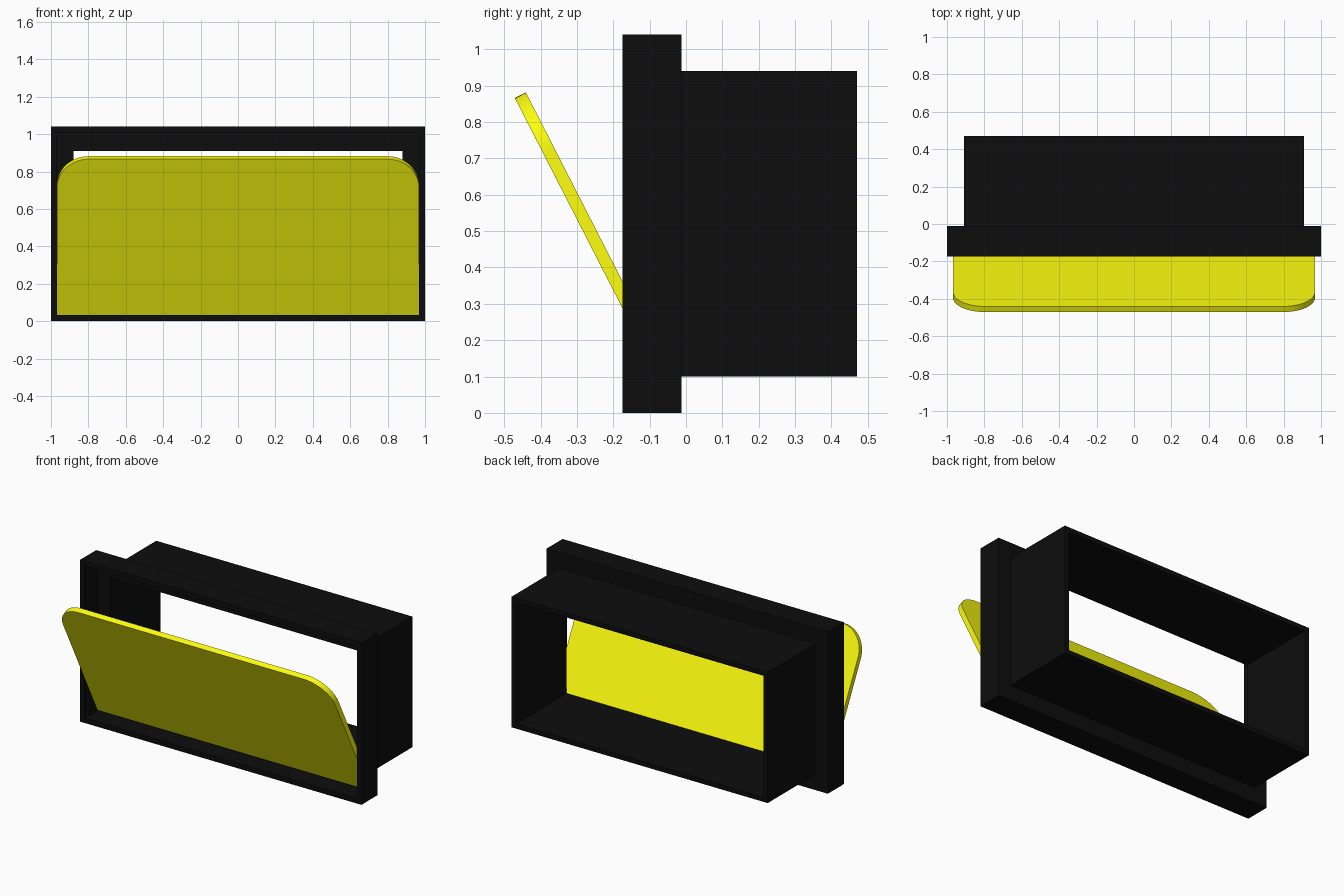
import bpy, bmesh, math
from mathutils import Matrix, Vector

if "Cube" in bpy.data.objects:
    bpy.data.objects.remove(bpy.data.objects["Cube"])


def material(name, rgb):
    m = bpy.data.materials.new(name)
    m.diffuse_color = (*rgb, 1)
    m.use_nodes = True
    m.node_tree.nodes["Principled BSDF"].inputs["Base Color"].default_value = m.diffuse_color
    return m


def finish(name, bm, mat):
    bmesh.ops.recalc_face_normals(bm, faces=bm.faces)
    mesh = bpy.data.meshes.new(name)
    bm.to_mesh(mesh)
    bm.free()
    obj = bpy.data.objects.new(name, mesh)
    bpy.context.collection.objects.link(obj)
    mesh.materials.append(mat)
    return obj


black = material("black_plastic", (0.004, 0.004, 0.004))
yellow = material("yellow_plastic", (0.98, 0.98, 0.0045))

# Frame: rectangular rings (inset from outer rectangle, y) lofted into a stepped shell
W, H = 1.0, 1.04
profile = [(0, -0.175), (0, -0.012), (0.09, -0.012), (0.09, 0.47),
           (0.12, 0.47), (0.12, -0.045), (0.032, -0.045), (0.032, -0.175)]
bm = bmesh.new()
rings = []
for i, y in profile:
    # the sleeve sits slightly further in at top and bottom
    zi = i + 0.01 if i > 0.05 else i
    rings.append([bm.verts.new((sx * (W - i), y, zi if low else H - zi))
                  for sx, low in ((-1, 1), (1, 1), (1, 0), (-1, 0))])
for k, a in enumerate(rings):
    b = rings[(k + 1) % len(rings)]
    for j in range(4):
        n = (j + 1) % 4
        bm.faces.new((a[j], a[n], b[n], b[j]))
finish("frame", bm, black)

# Flap: panel with rounded top corners, tilted open about its bottom edge
hw, length, r, thick, segs = 0.968, 0.935, 0.17, 0.034, 12
right = [(hw, 0)] + [(hw - r + r * math.cos(t), length - r + r * math.sin(t))
                     for t in (math.pi / 2 * k / segs for k in range(segs + 1))]
outline = right + [(-x, z) for x, z in reversed(right)]
bm = bmesh.new()
face = bm.faces.new([bm.verts.new((x, 0, z)) for x, z in outline])
ext = bmesh.ops.extrude_face_region(bm, geom=[face])
bmesh.ops.translate(bm, vec=Vector((0, thick, 0)),
                    verts=[v for v in ext["geom"] if isinstance(v, bmesh.types.BMVert)])
bmesh.ops.transform(bm, verts=bm.verts, matrix=Matrix.Translation((0, -0.045, 0.034))
                    @ Matrix.Rotation(math.radians(27.1), 4, 'X'))
flap = finish("flap", bm, yellow)
bpy.context.view_layer.objects.active = flap
flap.select_set(True)
bpy.ops.object.shade_smooth_by_angle(angle=math.radians(30))
